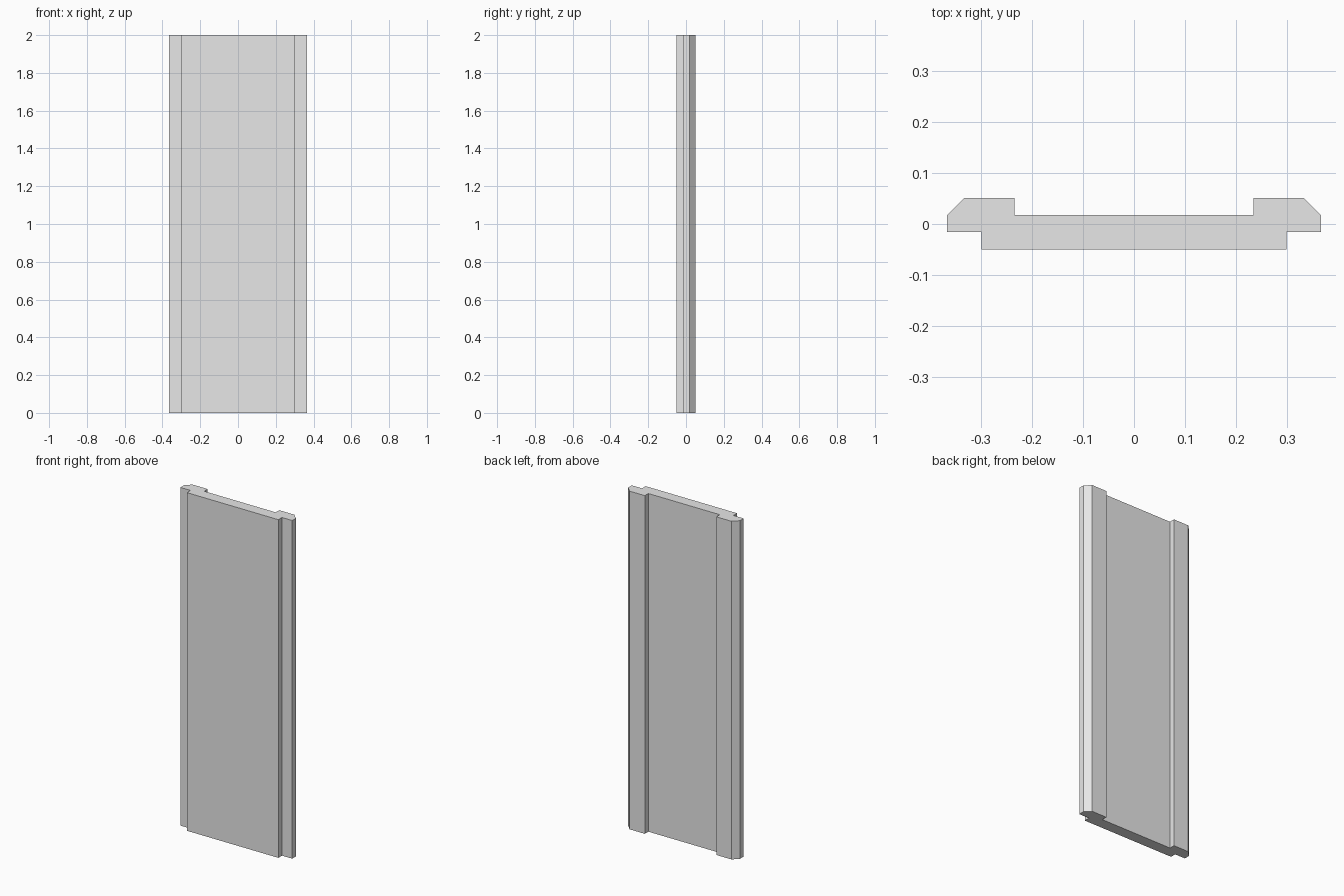
import bpy
import bmesh

if "Cube" in bpy.data.objects:
    bpy.data.objects.remove(bpy.data.objects["Cube"])

HEIGHT = 2.0

# Right half of the cross-section, from front centre to back centre
half = [(0.299, -0.05), (0.299, -0.016), (0.366, -0.016), (0.366, 0.018),
        (0.333, 0.051), (0.234, 0.051), (0.234, 0.018)]
profile = half + [(-x, y) for x, y in reversed(half)]

# Panel: mirrored profile extruded upward
bm = bmesh.new()
base = bm.faces.new([bm.verts.new((x, y, 0)) for x, y in profile])
top = bmesh.ops.extrude_face_region(bm, geom=[base], use_keep_orig=True)
bmesh.ops.translate(bm, vec=(0, 0, HEIGHT),
                    verts=[v for v in top["geom"] if isinstance(v, bmesh.types.BMVert)])
bmesh.ops.recalc_face_normals(bm, faces=bm.faces)
mesh = bpy.data.meshes.new("grooved_panel")
bm.to_mesh(mesh)
bm.free()

# Plain light grey finish
grey = bpy.data.materials.new("light_grey")
grey.diffuse_color = (0.8, 0.8, 0.8, 1)
grey.use_nodes = True
grey.node_tree.nodes["Principled BSDF"].inputs["Base Color"].default_value = grey.diffuse_color
mesh.materials.append(grey)

panel = bpy.data.objects.new("grooved_panel", mesh)
bpy.context.collection.objects.link(panel)
